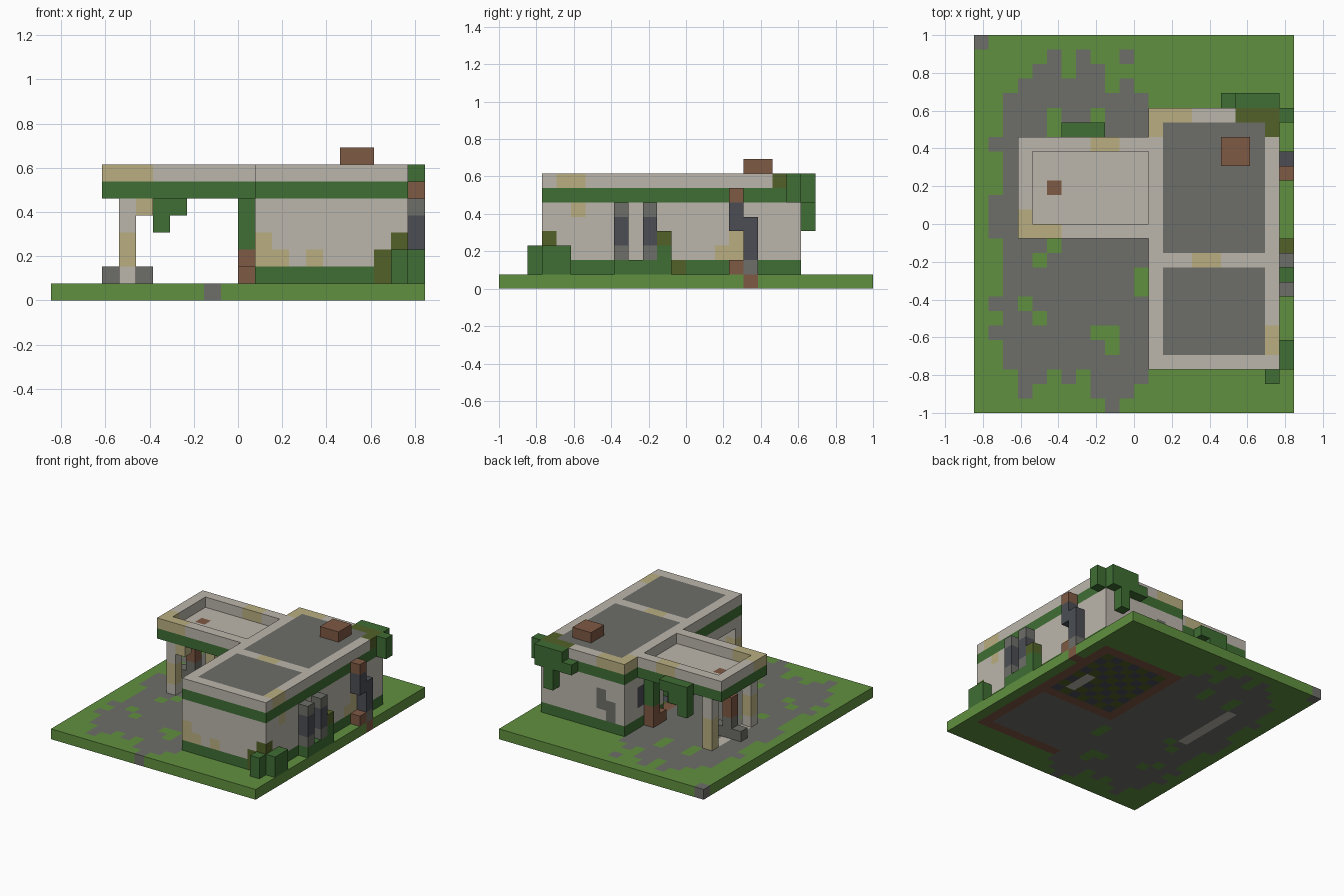
import bpy
import bmesh
from mathutils import Vector

cube = bpy.data.objects.get("Cube")
if cube:
    bpy.data.objects.remove(cube, do_unlink=True)

UNIT = 2 / 26  # edge length of one block
COLOURS = {
    "grass": (0.12, 0.28, 0.05),
    "ivy": (0.05, 0.155, 0.034),
    "plaster": (0.5, 0.465, 0.41),
    "asphalt": (0.155, 0.155, 0.138),
    "sand": (0.49, 0.43, 0.22),
    "rust": (0.21, 0.10, 0.058),
    "slate": (0.07, 0.076, 0.089),
    "moss": (0.084, 0.12, 0.021),
}
NAMES = list(COLOURS)
MATERIALS = []
for name, rgb in COLOURS.items():
    mat = bpy.data.materials.new(name)
    mat.use_nodes = True
    mat.diffuse_color = (*rgb, 1)
    shader = mat.node_tree.nodes["Principled BSDF"]
    shader.inputs["Base Color"].default_value = (*rgb, 1)
    shader.inputs["Roughness"].default_value = 0.9
    MATERIALS.append(mat)


def span(value):
    return range(*value) if isinstance(value, tuple) else (value,)


def fill(cells, colour, x, y, z):
    """Fill a box of blocks; colour None carves the box away."""
    for i in span(x):
        for j in span(y):
            for k in span(z):
                if colour:
                    cells[i, j, k] = colour
                else:
                    cells.pop((i, j, k), None)


def build(name, cells):
    """Make one mesh from the outer faces of the blocks."""
    bm = bmesh.new()
    corners = {}

    def corner(p):
        key = tuple(round(c) for c in p)
        if key not in corners:
            corners[key] = bm.verts.new((Vector(key) - Vector((11, 13, 0))) * UNIT)
        return corners[key]

    for cell, colour in cells.items():
        for axis in range(3):
            for side in (0, 1):
                step = [0, 0, 0]
                step[axis] = 2 * side - 1
                if tuple(a + b for a, b in zip(cell, step)) in cells:
                    continue
                u, v = Vector((0, 0, 0)), Vector((0, 0, 0))
                u[(axis + 1) % 3] = v[(axis + 2) % 3] = 1
                base = Vector(cell)
                base[axis] += side
                loop = [base, base + u, base + u + v, base + v]
                face = bm.faces.new([corner(p) for p in (loop if side else loop[::-1])])
                face.material_index = NAMES.index(colour)
    mesh = bpy.data.meshes.new(name)
    bm.to_mesh(mesh)
    bm.free()
    for mat in MATERIALS:
        mesh.materials.append(mat)
    obj = bpy.data.objects.new(name, mesh)
    bpy.context.collection.objects.link(obj)


# Ground: grass with a worn, ragged patch of paving
ground = {}
fill(ground, "grass", (0, 22), (0, 26), 0)
fill(ground, "asphalt", (2, 12), (3, 22), 0)
fill(ground, "asphalt", (3, 9), 22, 0)
fill(ground, "asphalt", (8, 12), 2, 0)
fill(ground, "asphalt", (8, 11), 1, 0)
fill(ground, "asphalt", 1, (12, 15), 0)
ragged_edge = [(0, 25), (5, 24), (7, 24), (10, 24), (4, 23), (5, 23), (7, 23),
               (8, 23), (10, 22), (1, 18), (1, 7), (1, 5), (3, 2), (4, 2),
               (6, 2), (3, 1), (9, 0)]
for x, y in ragged_edge:
    fill(ground, "asphalt", x, y, 0)
grass_tufts = [(5, 20), (5, 19), (8, 20), (8, 19), (5, 11), (4, 10), (11, 9),
               (11, 8), (3, 7), (4, 6), (8, 5), (9, 5), (9, 4)]
for x, y in grass_tufts:
    fill(ground, "grass", x, y, 0)
fill(ground, "rust", (12, 21), (3, 21), 0)        # wall footings
fill(ground, "asphalt", (12, 20), (4, 11), 0)     # garage floor
fill(ground, "moss", (13, 20), (12, 20), 0)       # shop floor
for i in range(13, 20):
    for j in range(12, 20):
        if (i + j) % 2:
            fill(ground, "slate", i, j, 0)
fill(ground, "plaster", 18, (13, 16), 0)
fill(ground, "plaster", 4, (12, 19), 0)           # pump island
fill(ground, "rust", 21, 17, 0)
build("ground", ground)

# Building walls
walls = {}
fill(walls, "plaster", (12, 21), (3, 21), (1, 6))
fill(walls, "ivy", (12, 21), (3, 21), 1)
fill(walls, None, (13, 20), (4, 11), (1, 6))
fill(walls, None, (13, 20), (12, 20), (1, 6))
fill(walls, None, 12, (4, 10), (1, 5))            # garage opening
fill(walls, None, 12, (13, 15), (1, 5))           # shop door
fill(walls, "slate", 12, 18, (3, 5))
fill(walls, "sand", 12, 3, (2, 4))
fill(walls, "sand", 13, 3, 2)
fill(walls, "sand", 15, 3, 2)
fill(walls, "moss", 19, 3, (1, 3))
fill(walls, "moss", 20, 3, 3)
fill(walls, "sand", 20, 5, 5)
fill(walls, "sand", 20, (15, 17), 2)
fill(walls, "sand", 20, 16, 3)
fill(walls, "moss", 20, 12, 1)
fill(walls, "asphalt", (13, 15), 20, 3)           # broken rear window
fill(walls, "asphalt", 14, 20, 4)
fill(walls, "asphalt", 13, 20, 2)
build("building_walls", walls)

# Flat roof with two felt panels
roof = {}
fill(roof, "ivy", (12, 21), (3, 21), 6)
fill(roof, "plaster", (13, 20), (4, 20), 6)
fill(roof, "plaster", (12, 21), (3, 21), 7)
fill(roof, "asphalt", (13, 20), (4, 10), 7)
fill(roof, "asphalt", (13, 20), (11, 20), 7)
fill(roof, "sand", (12, 15), 20, 7)
fill(roof, "sand", 12, 19, 7)
fill(roof, "sand", (15, 17), 10, 7)
fill(roof, "sand", 20, (4, 6), 7)
fill(roof, "moss", (18, 21), 20, 7)
fill(roof, "moss", 20, 19, 7)
build("roof", roof)

chimney = {}
fill(chimney, "rust", (17, 19), (17, 19), 8)
build("chimney", chimney)

# Canopy: tray with a raised rim
canopy = {}
fill(canopy, "ivy", (3, 12), (12, 19), 6)
fill(canopy, "plaster", (4, 12), (13, 18), 6)
fill(canopy, "plaster", (3, 12), (12, 19), 7)
fill(canopy, None, (4, 12), (13, 18), 7)
fill(canopy, "rust", 5, 15, 6)
fill(canopy, "sand", (8, 10), 18, 7)
fill(canopy, "sand", (3, 6), 12, 7)
fill(canopy, "sand", 3, 13, 7)
build("canopy", canopy)

# Canopy columns
columns = {}
for y in (12, 18):
    fill(columns, "plaster", 4, y, (1, 6))
    fill(columns, "sand", 4, y, (2, 4))
fill(columns, "sand", 5, 12, 5)
fill(columns, "sand", 4, 18, 1)
build("canopy_columns", columns)

# Fuel pump with a kerb block on either side
pump = {}
fill(pump, "asphalt", (3, 6), 15, 1)
fill(pump, "asphalt", 4, 15, 2)
fill(pump, "rust", 4, 15, (3, 5))
build("fuel_pump", pump)

# Machines along the side wall
machines = {}
for y in (8, 10):
    fill(machines, "asphalt", 21, y, (2, 6))
    fill(machines, "slate", 21, y, (3, 5))
fill(machines, "slate", 21, 16, (4, 6))
fill(machines, "rust", 21, 16, 6)
fill(machines, "rust", 21, 16, 1)
fill(machines, "asphalt", 21, 17, 1)
fill(machines, "slate", 21, 17, (2, 5))
build("side_machines", machines)

# Crates beside the shop door
crates = {}
fill(crates, "rust", 11, (16, 18), 1)
fill(crates, "rust", 11, 17, 2)
build("crates", crates)

# Bushes at the foot of the walls
bushes = {}
fill(bushes, "ivy", 20, 2, (1, 3))
fill(bushes, "ivy", 21, (3, 5), (1, 3))
fill(bushes, "ivy", 21, (8, 12), 1)
fill(bushes, "ivy", 21, 11, 2)
fill(bushes, "moss", 21, 11, 3)
build("bushes", bushes)

# Hanging ivy
vines = {}
fill(vines, "ivy", 11, 17, (3, 6))
fill(vines, "ivy", (6, 9), 19, 6)
fill(vines, "ivy", (6, 8), 19, 5)
fill(vines, "ivy", 6, 19, 4)
fill(vines, "ivy", 21, 20, (6, 8))
fill(vines, "ivy", (18, 21), 21, (6, 8))
fill(vines, "ivy", 17, 21, 6)
fill(vines, "ivy", 19, 21, (4, 6))
build("hanging_ivy", vines)
